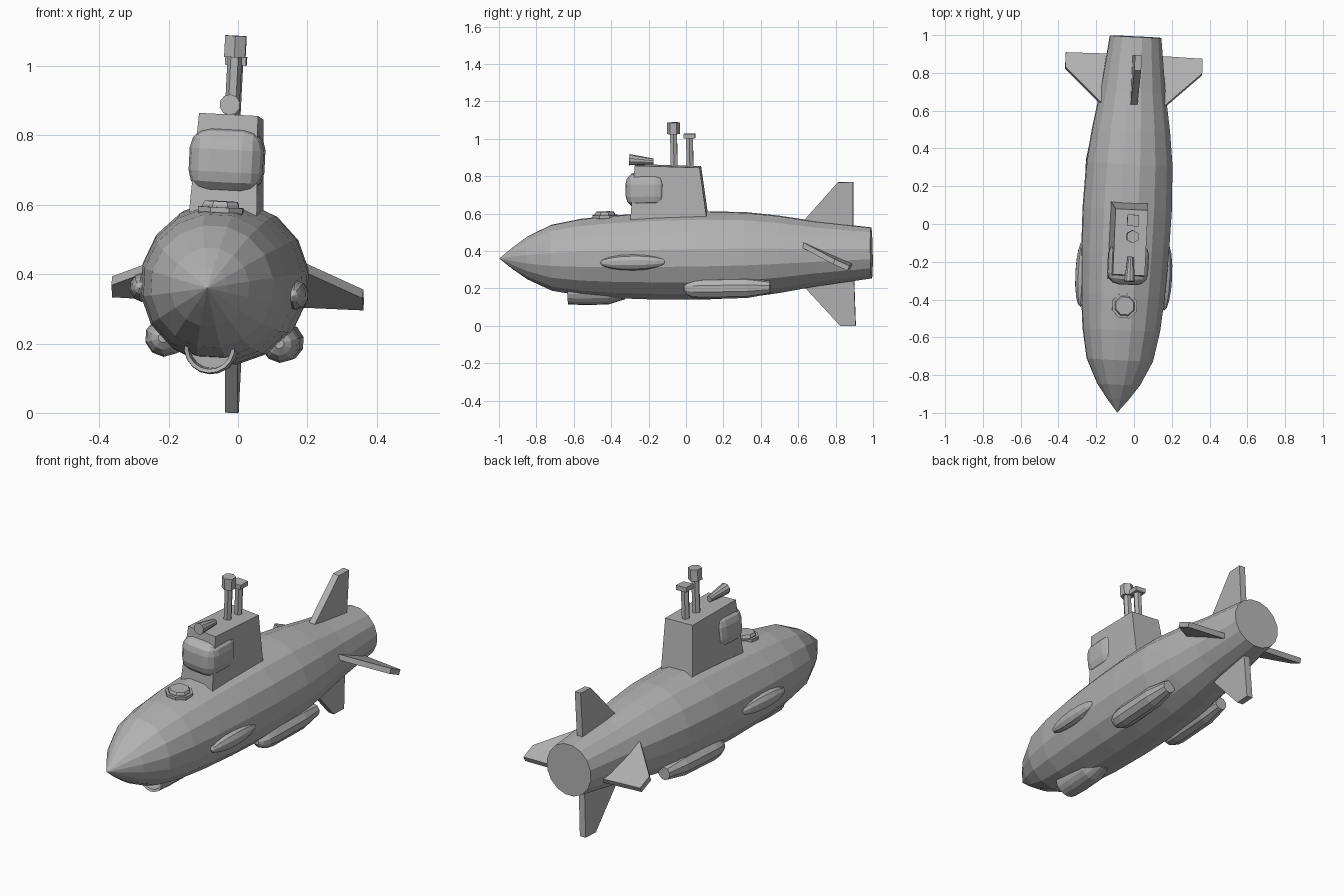
import bpy, bmesh
from math import radians, cos, sin, pi
from mathutils import Matrix

if "Cube" in bpy.data.objects:
    bpy.data.objects.remove(bpy.data.objects["Cube"])

grey = bpy.data.materials.new("hull_grey")
grey.use_nodes = True
GREY = (0.45, 0.45, 0.45, 1)
grey.diffuse_color = GREY
grey.node_tree.nodes["Principled BSDF"].inputs["Base Color"].default_value = GREY

# The whole boat sits with a slight yaw, pitch and roll
POSE = (Matrix.Translation((-0.04, 0, 0.375)) @ Matrix.Rotation(radians(-2.8), 4, 'Z')
        @ Matrix.Rotation(radians(0.86), 4, 'X') @ Matrix.Rotation(radians(3), 4, 'Y'))


def finish(name, bm, place=Matrix()):
    bmesh.ops.recalc_face_normals(bm, faces=bm.faces)
    mesh = bpy.data.meshes.new(name)
    bm.to_mesh(mesh)
    bm.free()
    mesh.materials.append(grey)
    ob = bpy.data.objects.new(name, mesh)
    bpy.context.collection.objects.link(ob)
    ob.matrix_world = POSE @ place
    return ob


def lathe(name, profile, sides, place=Matrix(), turn=0.5):
    """Spin (position, radius) pairs around the y axis and cap the ends."""
    bm = bmesh.new()
    rings = []
    for y, r in profile:
        angles = [2 * pi * (i + turn) / sides for i in range(sides)]
        rings.append([bm.verts.new((r * cos(a), y, r * sin(a))) for a in angles])
    for a, b in zip(rings, rings[1:]):
        for i in range(sides):
            j = (i + 1) % sides
            bm.faces.new((a[i], a[j], b[j], b[i]))
    bm.faces.new(rings[0])
    bm.faces.new(rings[-1])
    bmesh.ops.remove_doubles(bm, verts=bm.verts, dist=0.0005)
    return finish(name, bm, place)


def plate(name, outline, half, place=Matrix(), taper=0.0):
    """Extrude a (y, z) outline sideways; taper narrows it with height."""
    bm = bmesh.new()
    sides = []
    for s in (-1, 1):
        sides.append([bm.verts.new((s * (half - taper * z), y, z)) for y, z in outline])
        bm.faces.new(sides[-1])
    n = len(outline)
    for i in range(n):
        j = (i + 1) % n
        bm.faces.new((sides[0][i], sides[0][j], sides[1][j], sides[1][i]))
    return finish(name, bm, place)


def upright(y):
    """Stand a lathed part up along z."""
    return Matrix.Translation((0, y, 0)) @ Matrix.Rotation(pi / 2, 4, 'X')


# Hull
lathe("hull", [(-1, 0), (-0.93, 0.057), (-0.85, 0.115), (-0.72, 0.178), (-0.56, 0.208),
               (-0.38, 0.224), (-0.15, 0.235), (0.08, 0.239), (0.32, 0.231),
               (0.5, 0.209), (0.7, 0.175), (0.993, 0.138)], 16)

# Conning tower
plate("tower", [(-0.295, 0.15), (0.125, 0.15), (0.085, 0.474), (-0.262, 0.49)],
      0.107, taper=0.045)

# Bulging cockpit window
bm = bmesh.new()
bmesh.ops.create_cube(bm, size=1)
bmesh.ops.scale(bm, vec=(0.214, 0.22, 0.185), verts=bm.verts)
window = finish("window_bulge", bm, Matrix.Translation((0, -0.205, 0.357)))
rounding = window.modifiers.new("rounding", 'BEVEL')
rounding.width = 0.06
rounding.segments = 3

# Horn lamp on the tower roof
lathe("horn", [(-0.065, 0.03), (0.065, 0.016)], 10,
      Matrix.Translation((0.004, -0.23, 0.513)) @ Matrix.Rotation(radians(-5), 4, 'X'))

# Periscopes
lathe("front_mast", [(0.45, 0.021), (0.68, 0.021)], 6, upright(-0.055), 0)
lathe("front_mast_head", [(0.652, 0.035), (0.714, 0.035)], 6, upright(-0.055))
lathe("rear_mast", [(0.45, 0.021), (0.64, 0.021)], 6, upright(0.03), 0)
lathe("rear_mast_head", [(0.628, 0.043), (0.653, 0.043)], 4, upright(0.03))

# Deck hatch
lathe("hatch", [(0.19, 0.06), (0.212, 0.07), (0.225, 0.07), (0.225, 0.056),
                (0.232, 0.056), (0.242, 0.05)], 8, upright(-0.43))

# Side blisters and ballast pods
for side, s in (("left", 1), ("right", -1)):
    bm = bmesh.new()
    bmesh.ops.create_uvsphere(bm, u_segments=10, v_segments=8, radius=1)
    bmesh.ops.rotate(bm, matrix=Matrix.Rotation(pi / 2, 3, 'X'), verts=bm.verts)
    bmesh.ops.scale(bm, vec=(0.036, 0.178, 0.043), verts=bm.verts)
    finish(side + "_blister", bm, Matrix.Translation((s * 0.222, -0.272, -0.02)))
    lathe(side + "_pod", [(-0.005, 0.014), (0.01, 0.035), (0.045, 0.051), (0.09, 0.057),
                          (0.33, 0.056), (0.455, 0.035)], 10,
          Matrix.Translation((s * 0.168, 0, -0.167)))

# Chin scoop with an open front
lathe("chin_scoop", [(-0.54, 0.02), (-0.54, 0.06), (-0.63, 0.062), (-0.635, 0.073),
                     (-0.55, 0.078), (-0.42, 0.077), (-0.33, 0.05)], 18,
      Matrix.Translation((-0.002, 0, -0.178)))

# Upper and lower rudders
for name, s, tip in (("upper_rudder", 1, 0.381), ("lower_rudder", -1, 0.388)):
    plate(name, [(0.6, s * 0.15), (0.635, s * 0.18), (0.82, s * tip),
                 (0.902, s * tip), (0.897, s * 0.1)], 0.018)

# Tilted stern planes
for name, s in (("left_stern_plane", 1), ("right_stern_plane", -1)):
    place = (Matrix.Translation((0, 0.755, 0)) @ Matrix.Rotation(radians(-25), 4, 'X')
             @ Matrix.Rotation(s * pi / 2, 4, 'Y'))
    plate(name, [(-0.16, 0.12), (-0.13, 0.175), (0.06, 0.363), (0.145, 0.363), (0.15, 0.1)],
          0.014, place)
